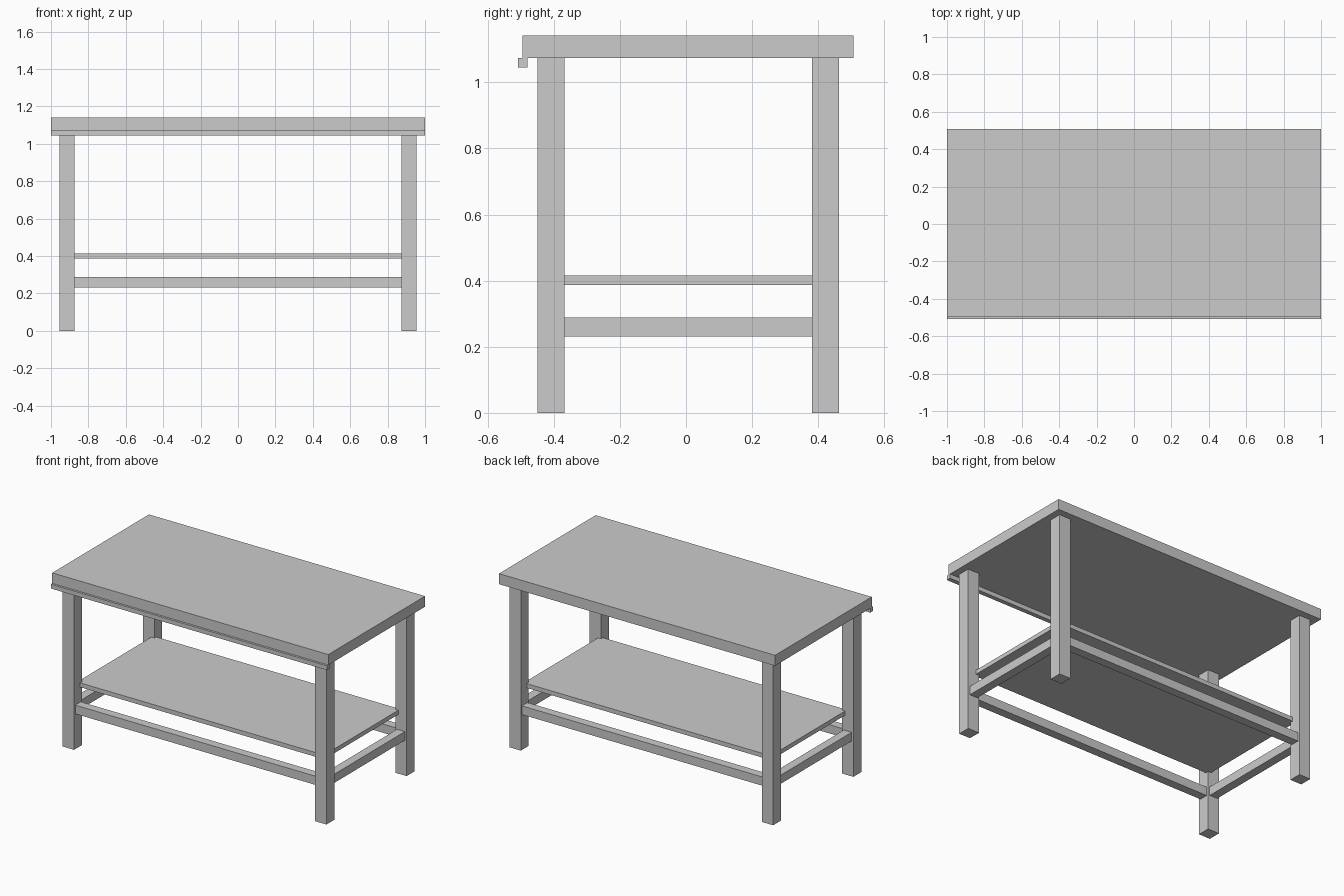
import bpy

if "Cube" in bpy.data.objects:
    bpy.data.objects.remove(bpy.data.objects["Cube"])


def box(name, x0, x1, y0, y1, z0, z1):
    """Axis-aligned box from its limits."""
    bpy.ops.mesh.primitive_cube_add(size=1, location=((x0 + x1) / 2, (y0 + y1) / 2, (z0 + z1) / 2))
    ob = bpy.context.object
    ob.name = ob.data.name = name
    ob.scale = (x1 - x0, y1 - y0, z1 - z0)
    bpy.ops.object.transform_apply(location=False, rotation=False, scale=True)
    return ob


TOP_Z, UNDER_Z = 1.142, 1.073
CY = 0.0065            # centre of the table, shifted back by the front strip
LX, LY = 0.914, 0.415  # leg centre offsets
LEG, RAIL = 0.041, 0.0285  # half thicknesses
R0, R1 = 0.231, 0.288  # rail heights

# Worktop and the strip under its front edge
box("worktop", -1, 1, -0.494, 0.507, UNDER_Z, TOP_Z)
box("front_strip", -1, 1, -0.508, -0.479, 1.045, UNDER_Z)

# Legs
for sx, xn in ((-1, "left"), (1, "right")):
    for sy, yn in ((-1, "front"), (1, "back")):
        x, y = sx * LX, CY + sy * LY
        box(f"{yn}_{xn}_leg", x - LEG, x + LEG, y - LEG, y + LEG, 0, UNDER_Z)

# Rails centred on the legs
ix, iy = LX - LEG, LY - LEG
for s, xn, yn in ((-1, "left", "front"), (1, "right", "back")):
    y, x = CY + s * LY, s * LX
    box(f"{yn}_rail", -ix, ix, y - RAIL, y + RAIL, R0, R1)
    box(f"{xn}_rail", x - RAIL, x + RAIL, CY - iy, CY + iy, R0, R1)

# Lower shelf, let slightly into the legs
box("lower_shelf", -0.895, 0.895, CY - 0.394, CY + 0.394, 0.387, 0.415)
